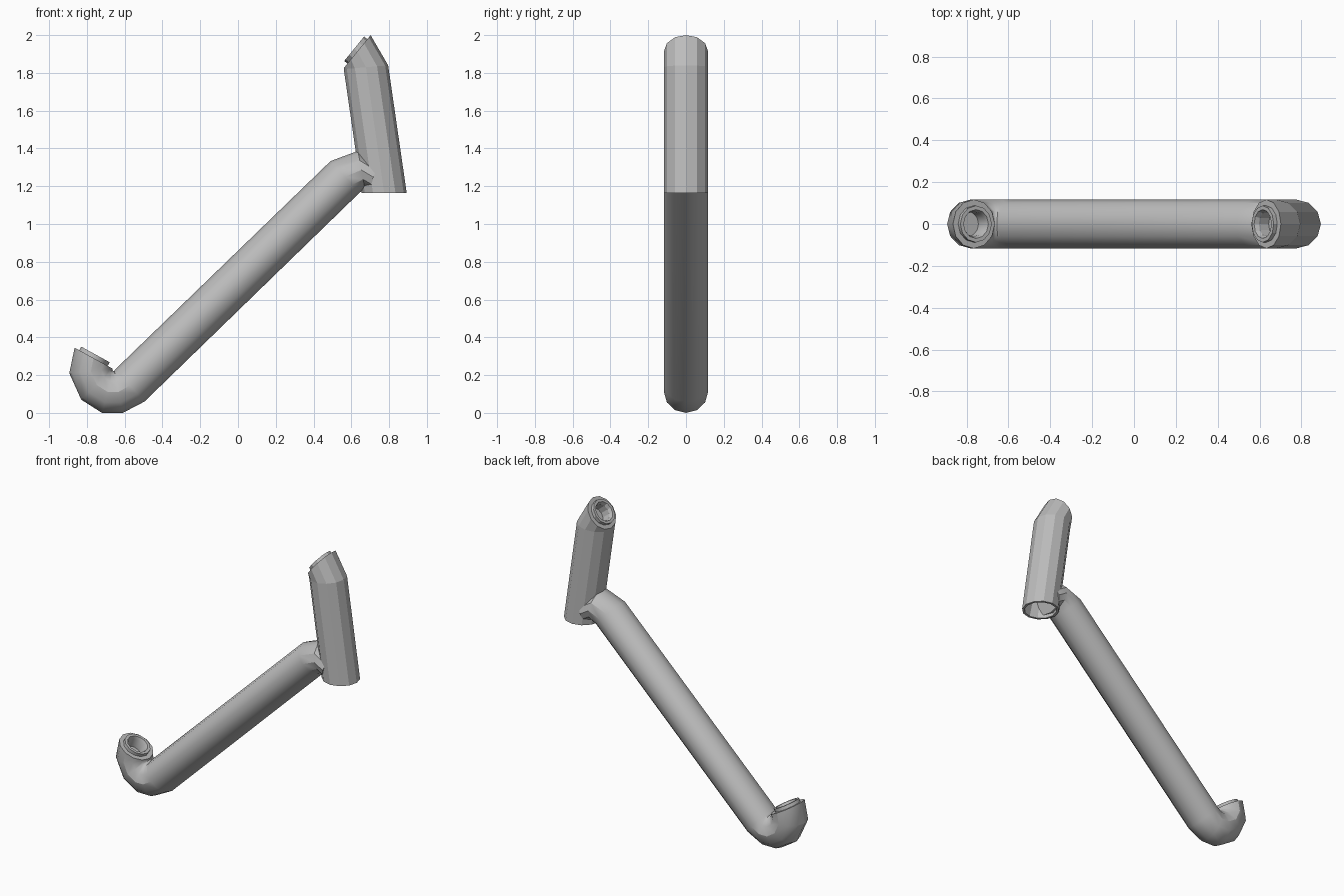
import bpy, bmesh, math
from mathutils import Vector

SIDES = 12
RADIUS = 0.117

old = bpy.data.objects.get("Cube")
if old:
    bpy.data.objects.remove(old, do_unlink=True)

# One plain grey for the whole bracket
grey = bpy.data.materials.new("plain grey")
grey.use_nodes = True
grey.diffuse_color = (0.5, 0.5, 0.5, 1)
grey.node_tree.nodes["Principled BSDF"].inputs["Base Color"].default_value = (0.5, 0.5, 0.5, 1)


def section(start, end, scale=1.0, shift=(0, 0)):
    """Ring of points spanning two (x, z) edge points, round in y."""
    a, b, s = Vector(start), Vector(end), Vector(shift)
    mid, half = (a + b) / 2 + s, (b - a) / 2 * scale
    ring = []
    for i in range(SIDES):
        t = math.tau * i / SIDES
        p = mid + half * math.cos(t)
        ring.append((p.x, math.sin(t) * RADIUS * scale, p.y))
    return ring


def mouth(start, end, normal):
    """Rim, raised collar and recessed hole at the end of a pipe."""
    n = Vector(normal).normalized()
    steps = [(0.75, 0), (0.75, 0.022), (0.59, 0.022), (0.51, 0.0), (0.51, -0.06)]
    return [section(start, end, s, n * d) for s, d in steps]


def pipe(name, rings, angle):
    """Skin the rings in order and cap both ends."""
    bm = bmesh.new()
    loops = [[bm.verts.new(p) for p in r] for r in rings]
    for a, b in zip(loops, loops[1:]):
        for i in range(SIDES):
            j = (i + 1) % SIDES
            bm.faces.new((a[i], a[j], b[j], b[i]))
    bm.faces.new(loops[0])
    bm.faces.new(loops[-1])
    bmesh.ops.recalc_face_normals(bm, faces=bm.faces)
    mesh = bpy.data.meshes.new(name)
    bm.to_mesh(mesh)
    bm.free()
    mesh.materials.append(grey)
    obj = bpy.data.objects.new(name, mesh)
    bpy.context.collection.objects.link(obj)
    if angle:
        bpy.ops.object.select_all(action='DESELECT')
        obj.select_set(True)
        bpy.context.view_layer.objects.active = obj
        bpy.ops.object.shade_smooth_by_angle(angle=math.radians(angle))
    return obj


# Long sloping pipe with a hooked lower end and an elbow at the top;
# each pair runs from the upper edge to the lower edge
hook_end = ((-0.665, 0.235), (-0.865, 0.345))
edges = [
    hook_end,
    ((-0.665, 0.23), (-0.893, 0.21)),
    ((-0.665, 0.225), (-0.83, 0.07)),
    ((-0.66, 0.222), (-0.72, 0.0)),
    ((-0.655, 0.222), (-0.61, 0.0)),
    ((-0.65, 0.23), (-0.495, 0.06)),
    ((0.49, 1.333), (0.645, 1.167)),
    ((0.635, 1.387), (0.672, 1.185)),
    ((0.74, 1.32), (0.695, 1.175)),
]
pipe("sloping_pipe",
     mouth(*hook_end, (0.48, 0.88))[::-1] + [section(*e) for e in edges], 31)

# Upright pipe: open hollow foot, angled mouth on top
foot = ((0.655, 1.165), (0.893, 1.165))
top_end = ((0.562, 1.828), (0.702, 2.0))
shoulder = ((0.56, 1.82), (0.795, 1.84))
rings = [
    section(*shoulder, 0.7, (0, -0.1)),
    section(*foot, 0.87, (0, 0.02)),
    section(*foot, 0.87),
    section(*foot),
    section(*shoulder),
    section(*top_end),
] + mouth(*top_end, (-0.78, 0.63))
pipe("upright_pipe", rings, 0)
